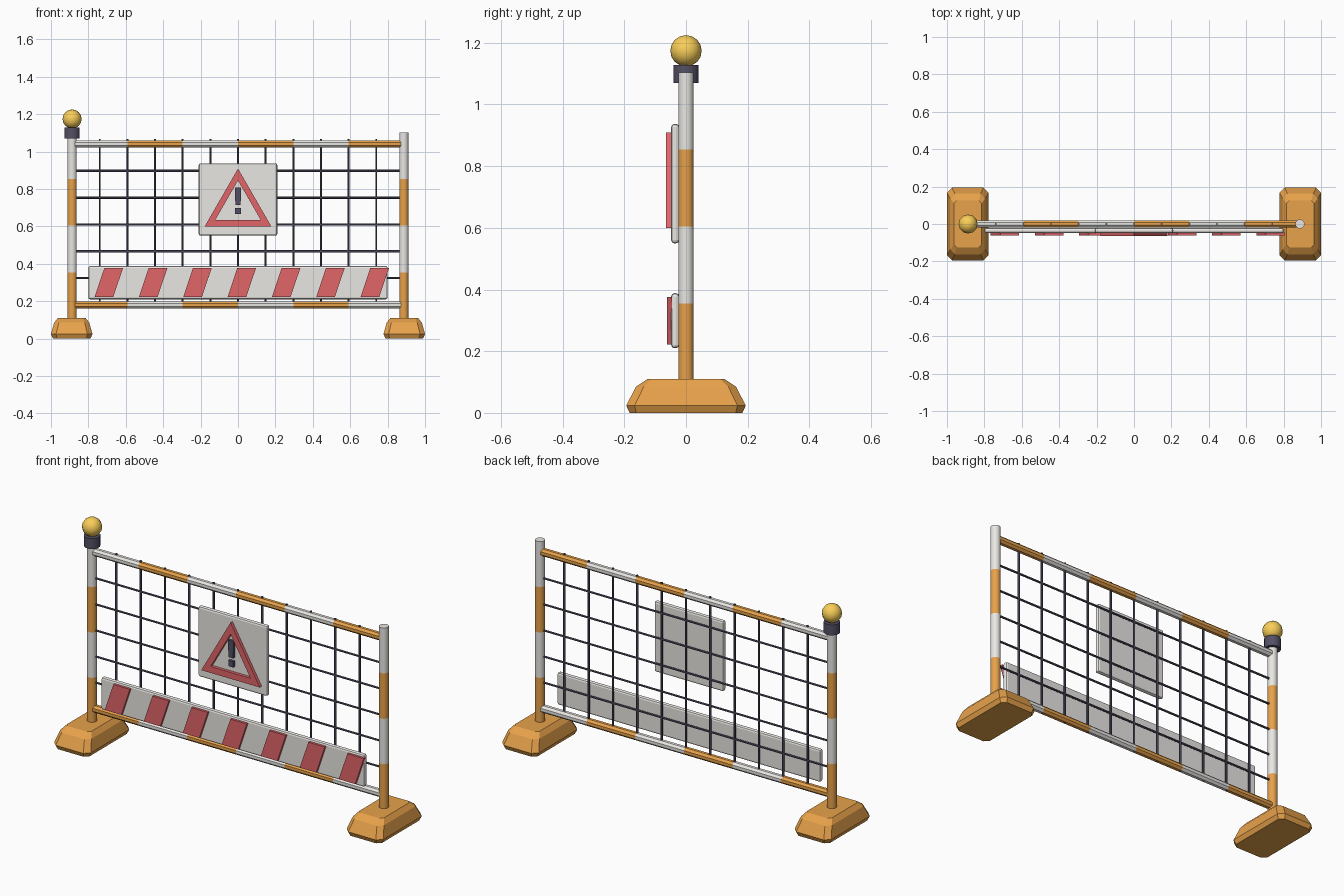
import bpy, bmesh, math
from mathutils import Vector

if "Cube" in bpy.data.objects:
    bpy.data.objects.remove(bpy.data.objects["Cube"])


def material(name, rgb):
    m = bpy.data.materials.new(name)
    m.diffuse_color = (*rgb, 1)
    m.use_nodes = True
    m.node_tree.nodes["Principled BSDF"].inputs["Base Color"].default_value = m.diffuse_color
    return m


ORANGE = material("orange", (0.80, 0.36, 0.07))
WHITE = material("white", (0.82, 0.80, 0.77))
RED = material("red", (0.75, 0.13, 0.14))
DARK = material("dark", (0.09, 0.08, 0.13))
AMBER = material("amber", (0.95, 0.62, 0.10))


def finish(name, bm, mats, smooth=False):
    bmesh.ops.recalc_face_normals(bm, faces=bm.faces)
    me = bpy.data.meshes.new(name)
    bm.to_mesh(me)
    bm.free()
    ob = bpy.data.objects.new(name, me)
    bpy.context.collection.objects.link(ob)
    for m in mats:
        me.materials.append(m)
    if smooth:
        bpy.context.view_layer.objects.active = ob
        bpy.ops.object.select_all(action='DESELECT')
        ob.select_set(True)
        bpy.ops.object.shade_smooth_by_angle(angle=math.radians(40))
    return ob


def loft(bm, rings, bands=None):
    """Skin a list of point rings, capping both ends; bands gives a material per span."""
    vs = [[bm.verts.new(p) for p in r] for r in rings]
    n = len(vs[0])
    for k in range(len(vs) - 1):
        for i in range(n):
            j = (i + 1) % n
            f = bm.faces.new((vs[k][i], vs[k][j], vs[k + 1][j], vs[k + 1][i]))
            f.material_index = bands[k] if bands else 0
    for ring, k in ((vs[0], 0), (vs[-1], -1)):
        bm.faces.new(ring).material_index = bands[k] if bands else 0


def tube(bm, a, b, r, sides, bands=(0,)):
    a, b = Vector(a), Vector(b)
    rot = (b - a).to_track_quat('Z', 'Y')
    circle = [rot @ Vector((r * math.cos(t), r * math.sin(t), 0))
              for t in ((i + 0.5) * math.tau / sides for i in range(sides))]
    n = len(bands)
    loft(bm, [[a.lerp(b, k / n) + c for c in circle] for k in range(n + 1)], bands)


def prism(bm, pts, y0, y1):
    """Extrude an xz outline along y."""
    loft(bm, [[(x, y, z) for x, z in pts] for y in (y0, y1)])


def panel(name, w, z0, z1):
    bm = bmesh.new()
    prism(bm, [(-w, z0), (w, z0), (w, z1), (-w, z1)], -0.048, -0.022)
    ob = finish(name, bm, [WHITE])
    bev = ob.modifiers.new("rounded_edges", 'BEVEL')
    bev.width, bev.segments = 0.01, 2


PX = 0.887
Z_LOW, Z_TOP = 0.18, 1.04

# posts and feet
for side, sx in (("left", -1), ("right", 1)):
    bm = bmesh.new()
    tube(bm, (sx * PX, 0, 0.105), (sx * PX, 0, 1.103), 0.025, 12, (0, 1, 0, 1))
    finish(side + "_post", bm, [ORANGE, WHITE], True)

    bm = bmesh.new()
    rings = []
    for z, hx, hy, c in ((0, 0.100, 0.183, 0.022), (0.024, 0.111, 0.194, 0.027),
                         (0.085, 0.094, 0.162, 0.025), (0.11, 0.074, 0.125, 0.015)):
        outline = [(hx, hy - c), (hx - c, hy), (c - hx, hy), (-hx, hy - c),
                   (-hx, c - hy), (c - hx, -hy), (hx - c, -hy), (hx, c - hy)]
        rings.append([(sx * 0.889 + x, y, z) for x, y in outline])
    loft(bm, rings)
    finish(side + "_foot", bm, [ORANGE])

# striped rails
for name, z, bands in (("top_rail", Z_TOP, (1, 0) * 3), ("bottom_rail", Z_LOW, (0, 1) * 3)):
    bm = bmesh.new()
    tube(bm, (-PX, 0, z), (PX, 0, z), 0.021, 8, bands)
    finish(name, bm, [ORANGE, WHITE], True)

# wire mesh
bm = bmesh.new()
for i in range(1, 12):
    x = -PX + 2 * PX * i / 12
    tube(bm, (x, 0, 0.16), (x, 0, 1.066), 0.006, 6)
for i in range(1, 6):
    z = Z_LOW + (Z_TOP - Z_LOW) * i / 6
    tube(bm, (-PX, 0, z), (PX, 0, z), 0.006, 6)
finish("wire_mesh", bm, [DARK])

# lower board with slanted stripes
panel("lower_board", 0.80, 0.21, 0.388)
bm = bmesh.new()
for i in range(7):
    x = -0.767 + 0.237 * i
    prism(bm, [(x, 0.222), (x + 0.1, 0.222), (x + 0.152, 0.376), (x + 0.052, 0.376)],
          -0.061, -0.045)
finish("board_stripes", bm, [RED])

# warning sign
panel("sign_plate", 0.21, 0.55, 0.937)
bm = bmesh.new()
outer = [(-0.178, 0.60), (0.178, 0.60), (0, 0.909)]
inner = [(-0.121, 0.635), (0.121, 0.635), (0, 0.845)]
for i in range(3):
    j = (i + 1) % 3
    prism(bm, [outer[i], outer[j], inner[j], inner[i]], -0.065, -0.045)
bmesh.ops.remove_doubles(bm, verts=bm.verts, dist=1e-5)
# drop the hidden seams between the three bars
seams = [f for f in bm.faces if all(len(e.link_faces) > 2 or abs(e.verts[0].co.y - e.verts[1].co.y) < 1e-4
         and len(e.link_faces) > 2 for e in f.edges)]
bmesh.ops.delete(bm, geom=seams, context='FACES_ONLY')
finish("warning_triangle", bm, [RED])

bm = bmesh.new()
prism(bm, [(-0.014, 0.715), (0.014, 0.715), (0.017, 0.808), (-0.017, 0.808)], -0.063, -0.045)
prism(bm, [(-0.015, 0.665), (0.015, 0.665), (0.015, 0.697), (-0.015, 0.697)], -0.063, -0.045)
finish("warning_mark", bm, [DARK])

# lamp on the left post
bm = bmesh.new()
tube(bm, (-PX, 0, 1.07), (-PX, 0, 1.128), 0.042, 12)
finish("lamp_collar", bm, [DARK], True)
bm = bmesh.new()
bmesh.ops.create_uvsphere(bm, u_segments=12, v_segments=8, radius=0.051)
bmesh.ops.translate(bm, verts=bm.verts, vec=(-PX, 0, 1.174))
finish("lamp_globe", bm, [AMBER], True)
